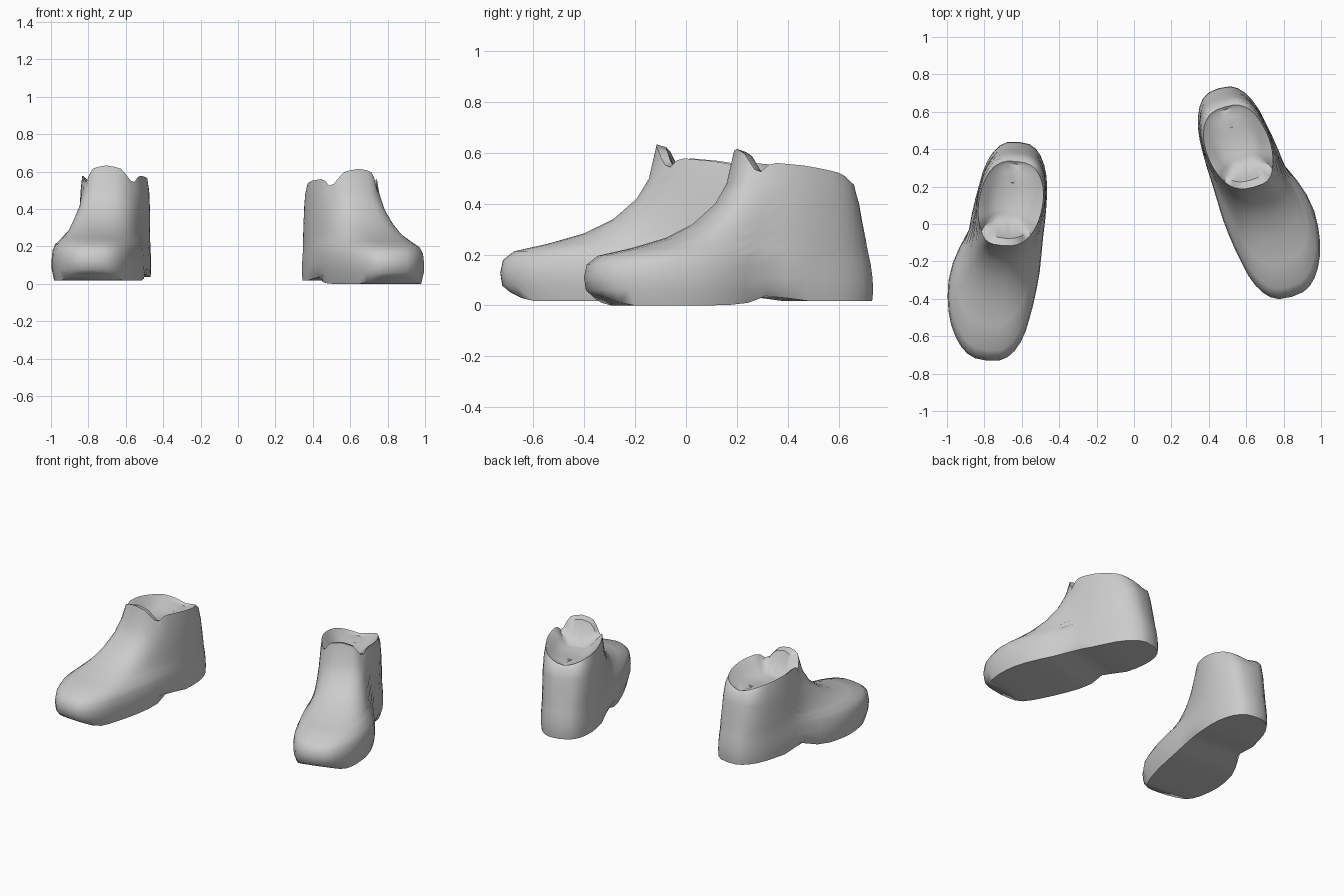
import bpy, bmesh, math

if "Cube" in bpy.data.objects:
    bpy.data.objects.remove(bpy.data.objects["Cube"])

N = 40  # points per ring


def lerp_table(t, table):
    if t <= table[0][0]:
        return table[0][1]
    for (a, va), (b, vb) in zip(table, table[1:]):
        if t <= b:
            return va + (vb - va) * (t - a) / (b - a)
    return table[-1][1]


# Plan shape along the foot: s = distance from heel to toe
HALF = [(0, .21), (.24, .204), (.5, .201), (.65, .233), (.8, .246), (.95, .243), (1.17, .235)]
CENTRE = [(0, -.042), (.24, -.036), (.5, -.018), (.63, .012), (.8, .032), (.95, .034), (1.17, .022)]
# Sole height along the foot, with raised arch and toe
SOLE = [(0, .018), (.37, .018), (.44, .044), (.50, .034), (.58, .008), (.68, .0), (1.06, .0), (1.17, .05)]
# Collar height by angle from the front: tongue, notch, side, heel
COLLAR = [(0, .615), (.3, .60), (.48, .565), (.72, .515), (1.0, .562), (1.6, .55), (2.4, .52), (3.15, .475)]
# Rings: z, front s, back s, roundness, front width factor, heel width factor
RINGS = [
    (None, 1.145, .004, .54, .95, .98),
    (.06, 1.172, .000, .54, 1.0, 1.0),
    (.11, 1.180, .003, .54, 1.0, 1.0),
    (.16, 1.169, .010, .54, .98, .99),
    (.195, 1.125, .018, .55, .93, .98),
    (.225, .99, .025, .57, .86, .96),
    (.265, .85, .033, .60, .82, .94),
    (.32, .735, .045, .62, .82, .92),
    (.40, .640, .060, .65, .83, .90),
    (.48, .590, .080, .69, .85, .88),
    ("collar", .560, .105, .73, .84, .84),
    ("lip", .520, .120, .75, .77, .78),
    ("slope", .49, .16, .78, .60, .62),
    (.465, .43, .22, .80, .36, .38),
]


def ring_points(z, front, back, power, kf, kh):
    pts = []
    for i in range(N):
        a = 2 * math.pi * i / N
        c, sn = math.cos(a), math.sin(a)
        s = (front + back) / 2 + c * (front - back) / 2
        blend = min(1, max(0, (s - .3) / .35))
        w = lerp_table(s, HALF) * (kh + (kf - kh) * blend)
        if z is None:
            w *= 1 - .12 * max(0, 1 - abs(s - .46) / .1)
        # rounder tips on the long low rings
        p = power + max(0, .68 - power) * max(0, abs(c) - .7) / .3
        l = lerp_table(s, CENTRE) + w * math.copysign(abs(sn) ** p, sn)
        rim = lerp_table(min(a, 2 * math.pi - a), COLLAR)
        if z is None:
            h = lerp_table(s, SOLE)
        elif z == "collar":
            h = rim
        elif z == "lip":
            h = rim - .012
        elif z == "slope":
            h = .47 + (rim - .47) * .4
        else:
            h = min(z, rim - .02)
        pts.append((s, l, h))
    return pts


def make_shoe(name, origin, angle, side, lift):
    ca, sa = math.cos(angle), math.sin(angle)
    bm = bmesh.new()
    rings = []
    for r in RINGS:
        rings.append([bm.verts.new((origin[0] + side * (s * sa + l * ca),
                                    origin[1] - s * ca + l * sa,
                                    h + lift)) for s, l, h in ring_points(*r)])
    # Skin of the upper, over the collar and into the opening
    for a, b in zip(rings, rings[1:]):
        for i in range(N):
            j = (i + 1) % N
            bm.faces.new((a[i], a[j], b[j], b[i]))
    # Sole and insole, closed with strips across the foot
    for r in (rings[0], rings[-1]):
        for i in range(N // 2):
            quad = [r[i], r[i + 1], r[N - i - 1], r[(N - i) % N]]
            bm.faces.new(list(dict.fromkeys(quad)))
    bmesh.ops.recalc_face_normals(bm, faces=bm.faces)
    mesh = bpy.data.meshes.new(name)
    bm.to_mesh(mesh)
    bm.free()
    ob = bpy.data.objects.new(name, mesh)
    bpy.context.collection.objects.link(ob)
    bpy.ops.object.select_all(action='DESELECT')
    ob.select_set(True)
    bpy.context.view_layer.objects.active = ob
    bpy.ops.object.shade_smooth_by_angle(angle=math.radians(45))


make_shoe("shoe_right", (.494, .738), math.radians(16.1), 1, 0)
make_shoe("shoe_left", (-.66, .443), math.radians(5), -1, .018)
